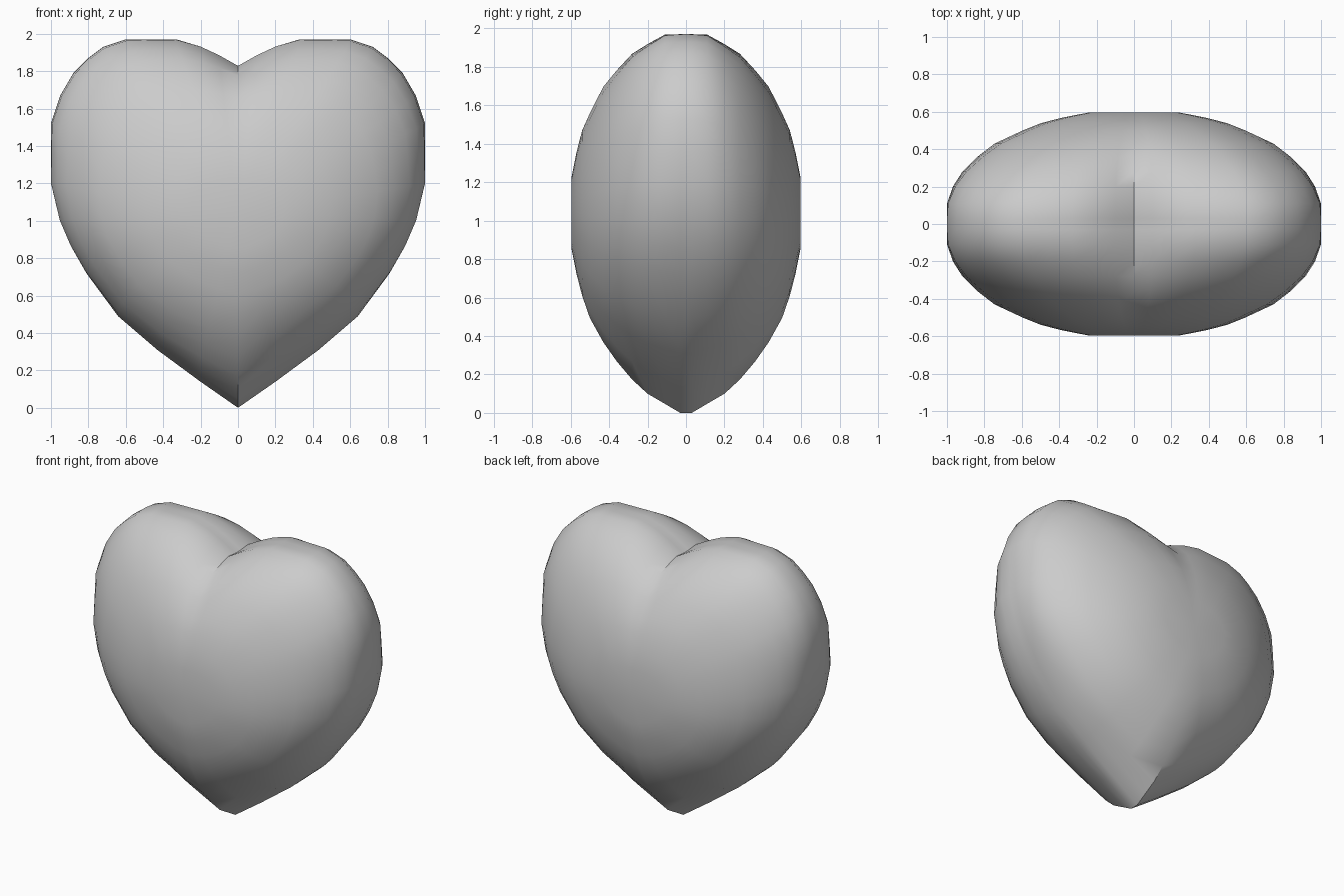
import bpy, bmesh, math

cube = bpy.data.objects.get("Cube")
if cube:
    bpy.data.objects.remove(cube, do_unlink=True)

# Half outline of the heart at its thickest section, from notch to tip (x, z)
HALF = [(0, 1.82), (.1, 1.88), (.2, 1.93), (.33, 1.97), (.47, 1.97), (.6, 1.97),
        (.72, 1.93), (.8, 1.87), (.88, 1.79), (.95, 1.67), (1, 1.52), (1, 1.36),
        (1, 1.2), (.95, 1), (.89, .86), (.81, .72), (.64, .49), (.43, .31),
        (.2, .14), (0, 0)]
MID = 1.05

# Depth of each section, with its scale sideways, upward and downward
SECTIONS = [(0, 1, 1, 1), (.03, 1, 1, 1), (.11, 1, 1, .955), (.2, .97, .95, .905),
            (.28, .92, .9, .835), (.36, .84, .81, .745), (.43, .75, .72, .65),
            (.5, .6, .57, .53), (.54, .5, .47, .42), (.57, .38, .34, .31),
            (.595, .25, .2, .19)]


def section(depth, side, up, down):
    """Closed outline that softens from a heart toward an oval with depth."""
    blend = .7 * min(1, (depth / .55) ** 1.6)
    right = []
    for x, z in HALF:
        z -= MID
        height = .92 if z > 0 else MID
        k = 1 + blend * (1 / math.hypot(x, z / height) - 1)
        right.append((x * k * side, MID + z * k * (up if z > 0 else down)))
    return right + [(-x, z) for x, z in right[-2:0:-1]]


# Heart body: sections lofted from front to back
bm = bmesh.new()
layers = [(-1, s) for s in SECTIONS[:0:-1]] + [(1, s) for s in SECTIONS]
rings = [[bm.verts.new((x, sign * s[0], z)) for x, z in section(*s)]
         for sign, s in layers]
count = len(rings[0])
for a, b in zip(rings, rings[1:]):
    for i in range(count):
        j = (i + 1) % count
        bm.faces.new((a[i], a[j], b[j], b[i]))

# Front and back caps
for ring in (rings[0], rings[-1]):
    centre = bm.verts.new((0, ring[0].co.y, MID))
    for i in range(count):
        bm.faces.new((ring[i], ring[(i + 1) % count], centre))
bmesh.ops.recalc_face_normals(bm, faces=bm.faces)

mesh = bpy.data.meshes.new("heart")
bm.to_mesh(mesh)
bm.free()
heart = bpy.data.objects.new("heart", mesh)
bpy.context.collection.objects.link(heart)

# Plain grey surface
grey = bpy.data.materials.new("light grey")
grey.use_nodes = True
colour = (.6, .6, .6, 1)
grey.diffuse_color = colour
grey.node_tree.nodes["Principled BSDF"].inputs["Base Color"].default_value = colour
mesh.materials.append(grey)

# Smooth shading with a crisp crease at the notch and tip
bpy.ops.object.select_all(action="DESELECT")
heart.select_set(True)
bpy.context.view_layer.objects.active = heart
bpy.ops.object.shade_smooth_by_angle(angle=math.radians(42))
